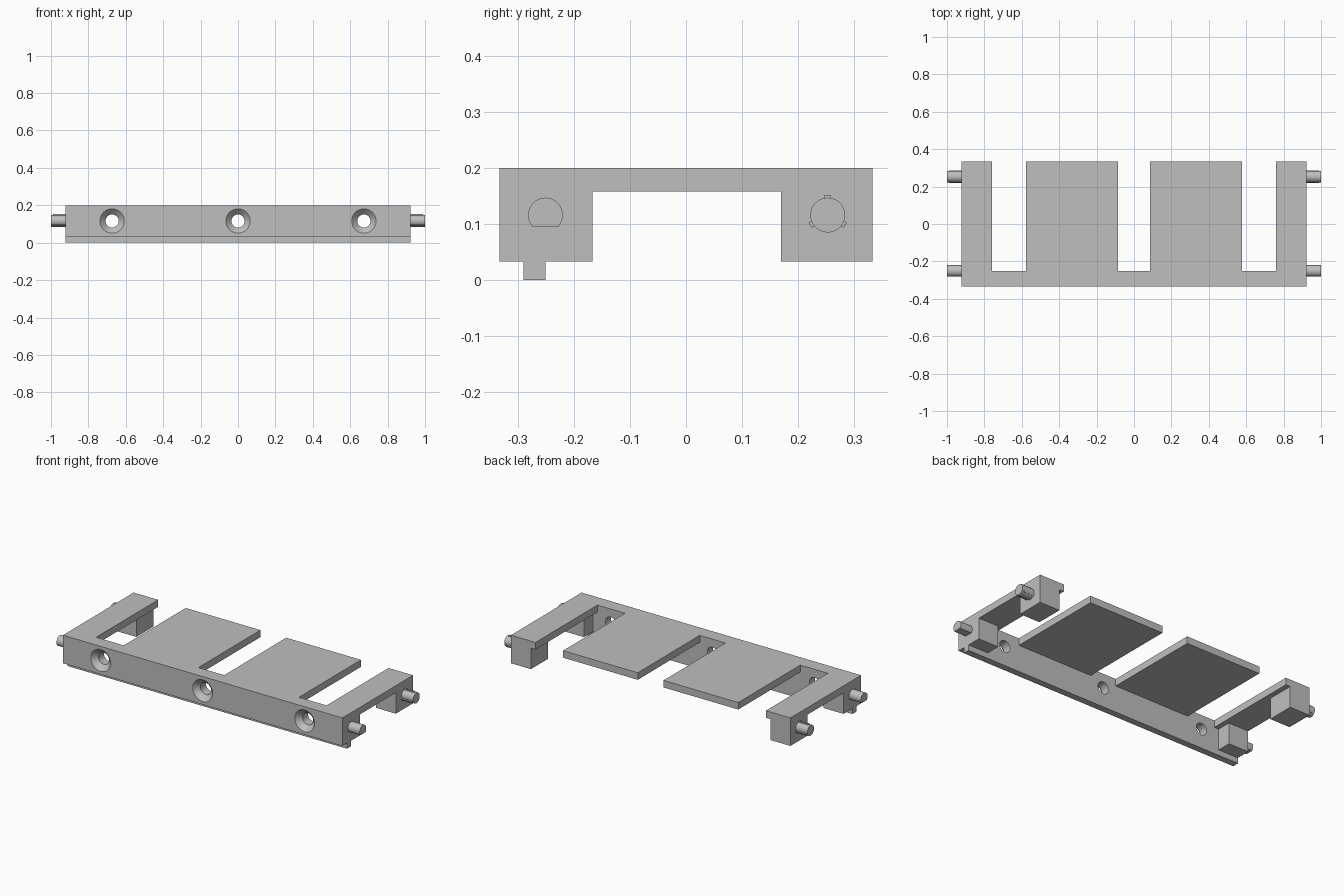
import bpy, bmesh, math
from mathutils import Matrix, Vector

if "Cube" in bpy.data.objects:
    bpy.data.objects.remove(bpy.data.objects["Cube"])

grey = bpy.data.materials.new("light_grey")
grey.diffuse_color = (0.52, 0.52, 0.52, 1)
grey.use_nodes = True
grey.node_tree.nodes["Principled BSDF"].inputs["Base Color"].default_value = grey.diffuse_color

W = 0.922               # half width of the body
BACK, FRONT = 0.333, -0.333
TOP, BASE = 0.2, 0.033
PIN_Z, PIN_R = 0.116, 0.031


def make(name, bm):
    bmesh.ops.recalc_face_normals(bm, faces=bm.faces)
    mesh = bpy.data.meshes.new(name)
    bm.to_mesh(mesh)
    bm.free()
    mesh.materials.append(grey)
    ob = bpy.data.objects.new(name, mesh)
    bpy.context.collection.objects.link(ob)
    return ob


def prism(name, points, vec):
    """Extrude a closed 3D outline along vec."""
    bm = bmesh.new()
    face = bm.faces.new([bm.verts.new(p) for p in points])
    ext = bmesh.ops.extrude_face_region(bm, geom=[face], use_keep_orig=True)
    verts = [g for g in ext["geom"] if isinstance(g, bmesh.types.BMVert)]
    bmesh.ops.translate(bm, verts=verts, vec=Vector(vec))
    return make(name, bm)


def box(name, x0, x1, y0, y1, z0, z1):
    pts = [(x0, y0, z0), (x1, y0, z0), (x1, y1, z0), (x0, y1, z0)]
    return prism(name, pts, (0, 0, z1 - z0))


def revolve(name, profile, x):
    """Solid along +y from (y, radius) rings, 48 sides."""
    bm = bmesh.new()
    rings = [[bm.verts.new((x + r * math.cos(a), y, PIN_Z + r * math.sin(a)))
              for a in (math.tau * i / 48 for i in range(48))] for y, r in profile]
    bm.faces.new(rings[0])
    bm.faces.new(rings[-1])
    for a, b in zip(rings, rings[1:]):
        for i in range(48):
            j = (i + 1) % 48
            bm.faces.new((a[i], a[j], b[j], b[i]))
    return make(name, bm)


def boolean(target, tool, operation):
    mod = target.modifiers.new("join", "BOOLEAN")
    mod.object, mod.operation, mod.solver = tool, operation, "EXACT"
    deps = bpy.context.evaluated_depsgraph_get()
    mesh = bpy.data.meshes.new_from_object(target.evaluated_get(deps))
    target.modifiers.clear()
    target.data = mesh
    bpy.data.objects.remove(tool)


def smooth(ob):
    bpy.ops.object.select_all(action="DESELECT")
    ob.select_set(True)
    bpy.context.view_layer.objects.active = ob
    bpy.ops.object.shade_smooth_by_angle(angle=math.radians(30))


# Front rail with a lip below: one side profile swept across the width
rail = [(FRONT, TOP), (FRONT, BASE), (-0.29, BASE), (-0.29, 0),
        (-0.251, 0), (-0.251, TOP)]
body = prism("bracket_body", [(-W, y, z) for y, z in rail], (2 * W, 0, 0))

# Flat plates and the end arms with their feet
for s in (-1, 1):
    def span(a, b):
        return min(s * a, s * b), max(s * a, s * b)
    boolean(body, box("plate", *span(0.085, 0.578), -0.27, BACK, 0.158, TOP), "UNION")
    boolean(body, box("arm", *span(0.76, W), -0.27, BACK, 0.158, TOP), "UNION")
    boolean(body, box("rear_foot", *span(0.79, W), 0.17, BACK, BASE, 0.18), "UNION")
    boolean(body, box("front_foot", *span(0.79, W), -0.27, -0.167, BASE, 0.18), "UNION")

# Countersunk screw holes
for x in (-0.673, 0, 0.673):
    hole = [(-0.343, 0.075), (-0.303, 0.035), (-0.2, 0.035)]
    boolean(body, revolve("hole_cutter", hole, x), "DIFFERENCE")
smooth(body)

# Pins on both ends
for s, side in ((-1, "left"), (1, "right")):
    # Front pin is round with a flat underside
    a0 = math.asin(-0.021 / PIN_R)
    arc = [a0 + (math.pi - 2 * a0) * i / 36 for i in range(37)]
    pts = [(s * (W - 0.005), -0.251 + PIN_R * math.cos(a), PIN_Z + PIN_R * math.sin(a)) for a in arc]
    smooth(prism(side + "_front_pin", pts, (s * 0.083, 0, 0)))

    # Rear pin is a full cylinder with three small ribs
    pts = [(s * (W - 0.005), 0.253 + PIN_R * math.cos(math.tau * i / 48),
            PIN_Z + PIN_R * math.sin(math.tau * i / 48)) for i in range(48)]
    smooth(prism(side + "_rear_pin", pts, (s * 0.083, 0, 0)))
    for k in range(3):
        rib = box(f"{side}_pin_rib_{k + 1}", *sorted((s * (W - 0.005), s * 0.99)),
                  0.025, 0.0362, -0.0055, 0.0055)
        rib.data.transform(Matrix.Translation((0, 0.253, PIN_Z))
                           @ Matrix.Rotation(math.radians(90 + 120 * k), 4, "X"))
